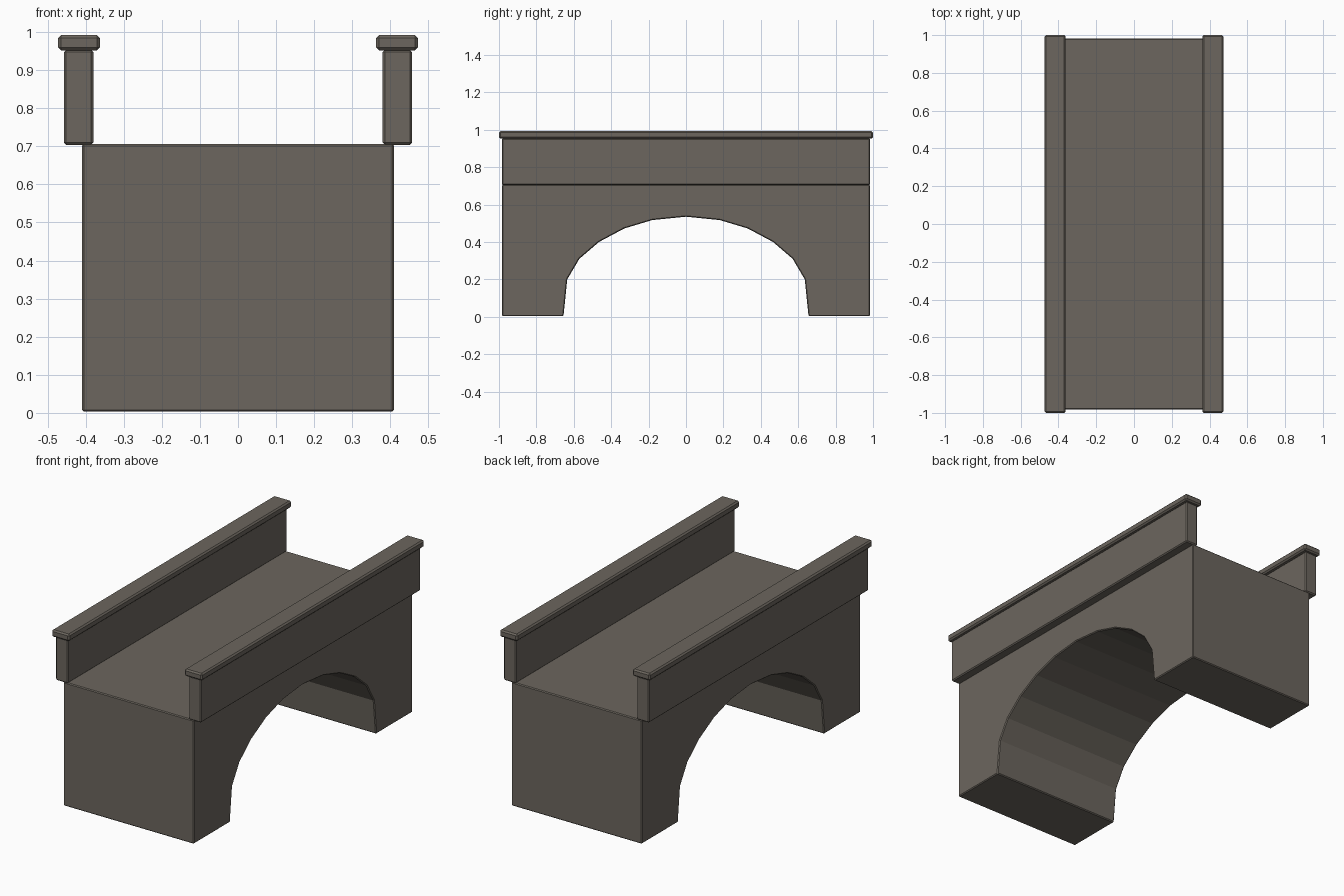
import bpy
import bmesh
from math import radians

cube = bpy.data.objects.get("Cube")
if cube:
    bpy.data.objects.remove(cube, do_unlink=True)

# Single stone colour
STONE = (0.15, 0.133, 0.112, 1)
stone = bpy.data.materials.new("grey_brown_stone")
stone.use_nodes = True
stone.diffuse_color = STONE
bsdf = stone.node_tree.nodes["Principled BSDF"]
bsdf.inputs["Base Color"].default_value = STONE
bsdf.inputs["Roughness"].default_value = 0.9


def extrude_profile(name, profile, x_min, x_max, bevel):
    """Extrude a (y, z) outline along x and soften its sharp edges."""
    bm = bmesh.new()
    face = bm.faces.new([bm.verts.new((x_min, y, z)) for y, z in profile])
    extruded = bmesh.ops.extrude_face_region(bm, geom=[face])
    moved = [v for v in extruded["geom"] if isinstance(v, bmesh.types.BMVert)]
    bmesh.ops.translate(bm, verts=moved, vec=(x_max - x_min, 0, 0))
    bmesh.ops.recalc_face_normals(bm, faces=bm.faces)
    mesh = bpy.data.meshes.new(name)
    bm.to_mesh(mesh)
    bm.free()
    mesh.materials.append(stone)
    obj = bpy.data.objects.new(name, mesh)
    bpy.context.collection.objects.link(obj)
    mod = obj.modifiers.new("worn_edges", "BEVEL")
    mod.width = bevel
    mod.segments = 1
    mod.limit_method = "ANGLE"
    mod.angle_limit = radians(40)
    return obj


def block(name, x_min, x_max, half_length, z_min, z_max, bevel):
    h = half_length
    outline = [(-h, z_min), (h, z_min), (h, z_max), (-h, z_max)]
    return extrude_profile(name, outline, x_min, x_max, bevel)


# Bridge body with the faceted arch opening
half_arch = [(0.655, 0.003), (0.635, 0.2), (0.57, 0.31), (0.465, 0.40),
             (0.33, 0.472), (0.18, 0.517)]
arch = ([(-y, z) for y, z in half_arch] + [(0, 0.535)] + half_arch[::-1])
body = [(-0.983, 0.706), (-0.983, 0.003)] + arch + [(0.983, 0.003), (0.983, 0.706)]
extrude_profile("bridge_body", body, -0.41, 0.41, 0.005)

# Parapet walls and their overhanging coping stones
for side, sign in (("left", 1), ("right", -1)):
    wall = sorted((sign * 0.38, sign * 0.457))
    cap = sorted((sign * 0.362, sign * 0.473))
    block(side + "_parapet", *wall, 0.985, 0.704, 0.953, 0.006)
    block(side + "_coping", *cap, 1.0, 0.952, 0.992, 0.008)
